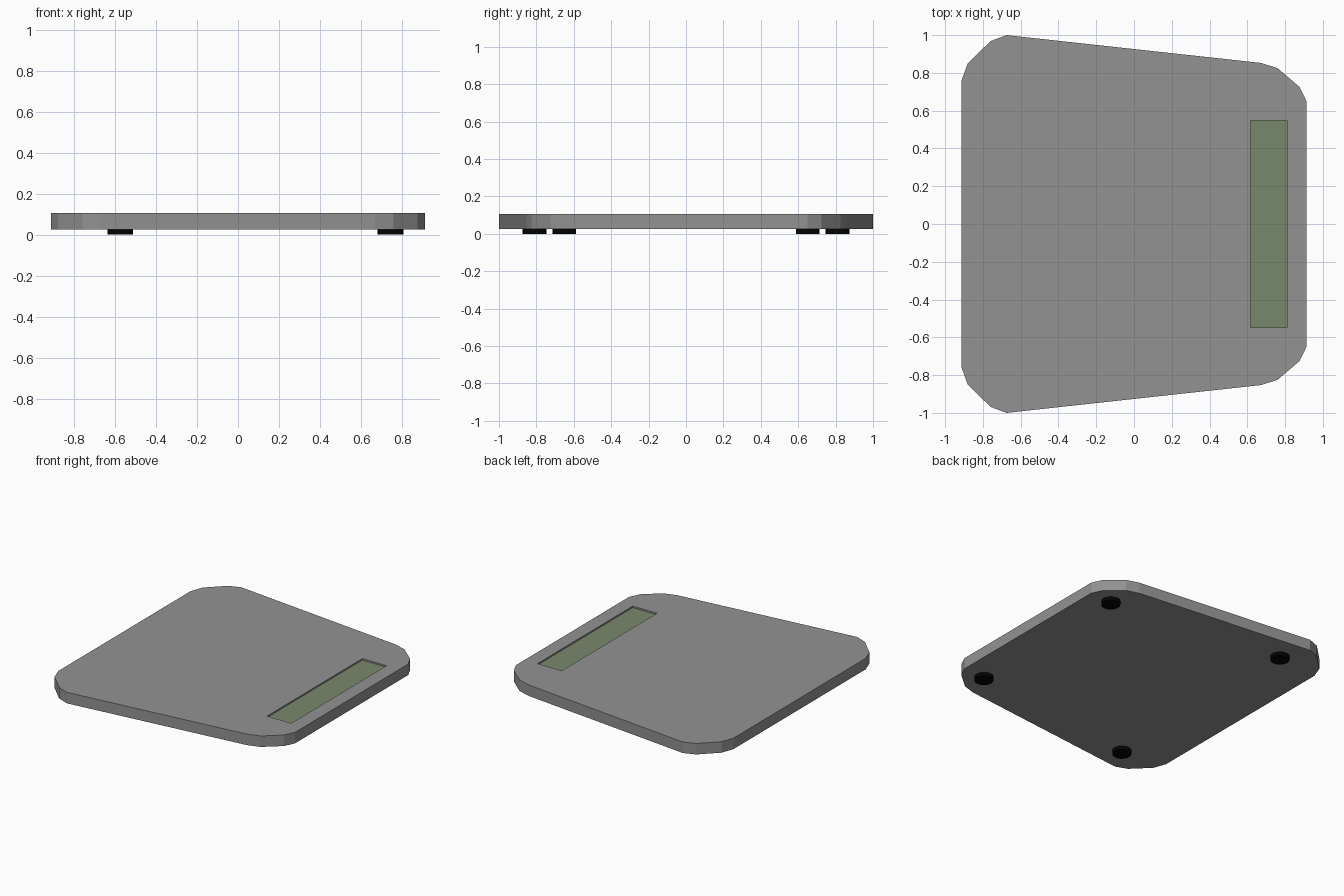
import bpy, bmesh

if "Cube" in bpy.data.objects:
    bpy.data.objects.remove(bpy.data.objects["Cube"])

BOTTOM, TOP = 0.026, 0.106


def material(name, color):
    mat = bpy.data.materials.new(name)
    mat.diffuse_color = color
    mat.use_nodes = True
    mat.node_tree.nodes["Principled BSDF"].inputs["Base Color"].default_value = mat.diffuse_color
    return mat


def prism(name, outline, z0, z1, mat=None):
    """Extrude a flat outline from z0 up to z1."""
    bm = bmesh.new()
    face = bm.faces.new([bm.verts.new((x, y, z0)) for x, y in outline])
    top = bmesh.ops.extrude_face_region(bm, geom=[face])["geom"]
    verts = [v for v in top if isinstance(v, bmesh.types.BMVert)]
    bmesh.ops.translate(bm, verts=verts, vec=(0, 0, z1 - z0))
    bmesh.ops.recalc_face_normals(bm, faces=bm.faces)
    mesh = bpy.data.meshes.new(name)
    bm.to_mesh(mesh)
    bm.free()
    obj = bpy.data.objects.new(name, mesh)
    bpy.context.collection.objects.link(obj)
    if mat:
        mesh.materials.append(mat)
    return obj


def rectangle(x0, x1, half_y):
    return [(x0, -half_y), (x1, -half_y), (x1, half_y), (x0, half_y)]


# Tapered platform with faceted corners, mirrored across y
grey = material("platform_grey", (0.29, 0.29, 0.29, 1))
half = [(-0.913, 0.76), (-0.88, 0.85), (-0.76, 0.968), (-0.675, 1.0),
        (0.67, 0.853), (0.76, 0.825), (0.877, 0.725), (0.913, 0.65)]
outline = half + [(x, -y) for x, y in reversed(half)]
platform = prism("platform", outline, BOTTOM, TOP, grey)

# Display recess
slot = rectangle(0.616, 0.811, 0.547)
cutter = prism("display_cutter", slot, TOP - 0.016, TOP + 0.05, grey)
cutter.hide_render = True
cutter.hide_viewport = True
cut = platform.modifiers.new("display_recess", "BOOLEAN")
cut.operation = "DIFFERENCE"
cut.solver = "EXACT"
cut.object = cutter

# Display panel lying in the recess
green = material("display_green", (0.19, 0.25, 0.145, 1))
prism("display", slot, TOP - 0.018, TOP - 0.011, green)

# Four round rubber feet, sunk slightly into the platform
black = material("rubber_black", (0.001, 0.001, 0.001, 1))
for end, x, y in (("wide", -0.575, 0.81), ("narrow", 0.745, 0.65)):
    for side, sign in (("left", 1), ("right", -1)):
        bpy.ops.mesh.primitive_cylinder_add(vertices=24, radius=0.063, depth=0.03,
                                            location=(x, sign * y, 0.015))
        foot = bpy.context.object
        foot.name = f"foot_{end}_{side}"
        foot.data.materials.append(black)
        bpy.ops.object.shade_smooth_by_angle()
